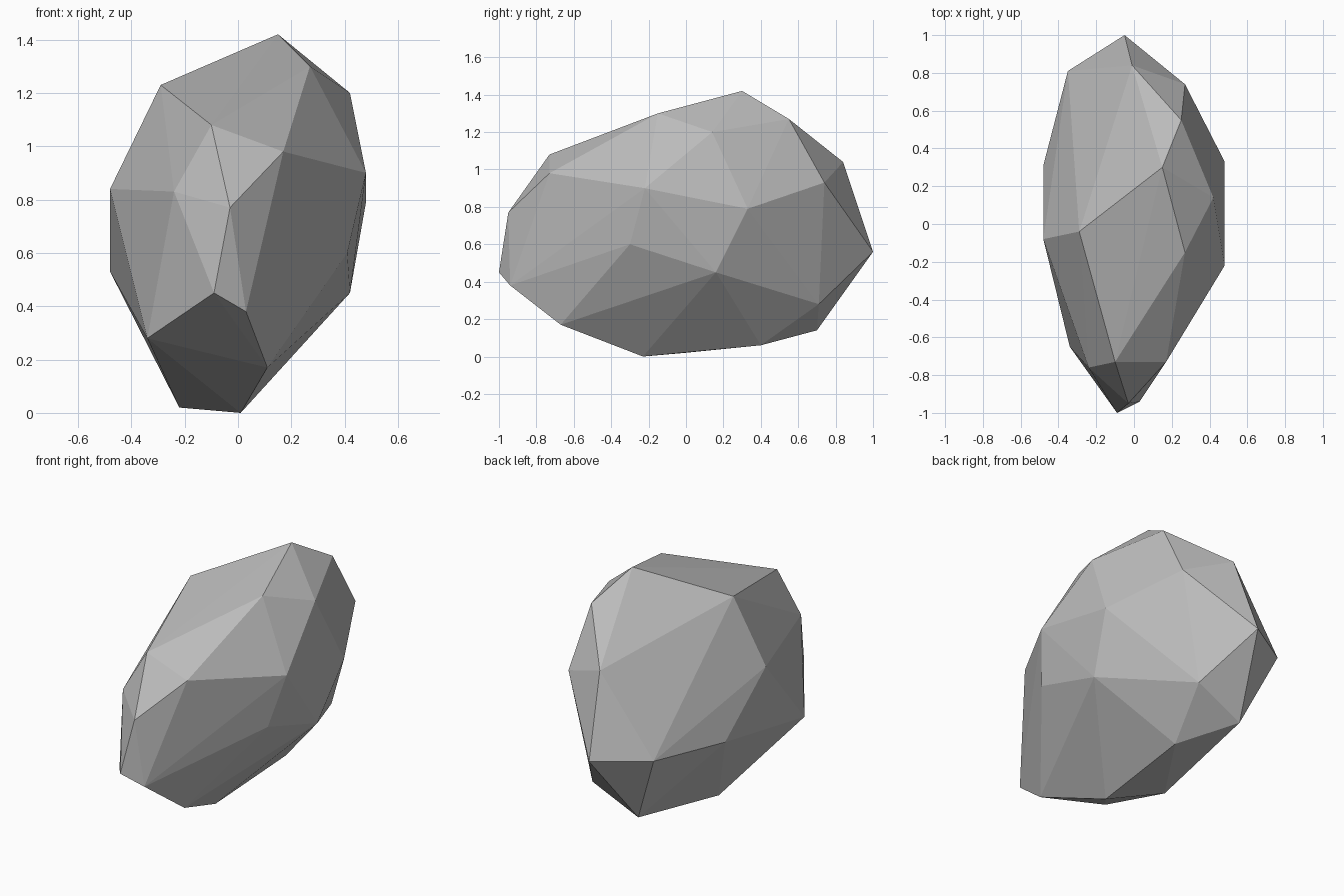
import bpy
import bmesh
from mathutils import Vector

default_cube = bpy.data.objects.get("Cube")
if default_cube:
    bpy.data.objects.remove(default_cube, do_unlink=True)


def make_material(name, colour):
    material = bpy.data.materials.new(name)
    material.use_nodes = True
    material.diffuse_color = colour
    shader = next(n for n in material.node_tree.nodes if n.type == "BSDF_PRINCIPLED")
    shader.inputs["Base Color"].default_value = colour
    shader.inputs["Roughness"].default_value = 0.9
    return material


# Corner points of the boulder in hundredths of a unit, grouped by region
crown = [(15, 30, 142), (27, -15, 130), (25, 55, 127), (42, 14, 120), (-29, -4, 123)]
front_brow = [(-10, -73, 108), (17, -73, 98), (-3, -95, 77), (-24, -76, 83)]
front_chin = [(-9, -100, 45), (3, -94, 38), (11, -67, 17), (-34, -65, 28)]
left_flank = [(48, -22, 90), (48, 33, 79), (41, -30, 60), (42, 16, 45)]
right_flank = [(-48, -8, 84), (-48, 31, 53)]
back = [(27, 74, 93), (-1, 84, 104), (-5, 100, 56), (-35, 81, 57), (13, 71, 28)]
underside = [(1, -23, 0), (-22, 0, 2), (4, 40, 6), (-17, 70, 14)]


def build_faceted_stone(name, regions, material):
    """Wrap the corner points in a tight, flat-faced convex shell."""
    shell = bmesh.new()
    for region in regions:
        for corner in region:
            shell.verts.new(Vector(corner) / 100)
    result = bmesh.ops.convex_hull(shell, input=shell.verts[:])
    # Drop any corner that ended up inside the shell
    loose = [v for v in shell.verts if not v.link_faces]
    bmesh.ops.delete(shell, geom=loose, context="VERTS")
    bmesh.ops.recalc_face_normals(shell, faces=shell.faces[:])
    for face in shell.faces:
        face.smooth = False

    mesh = bpy.data.meshes.new(name)
    shell.to_mesh(mesh)
    shell.free()
    mesh.materials.append(material)
    stone = bpy.data.objects.new(name, mesh)
    bpy.context.scene.collection.objects.link(stone)
    return stone


stone_grey = make_material("stone grey", (0.5, 0.5, 0.5, 1))
all_regions = [crown, front_brow, front_chin, left_flank, right_flank, back, underside]
build_faceted_stone("boulder", all_regions, stone_grey)
